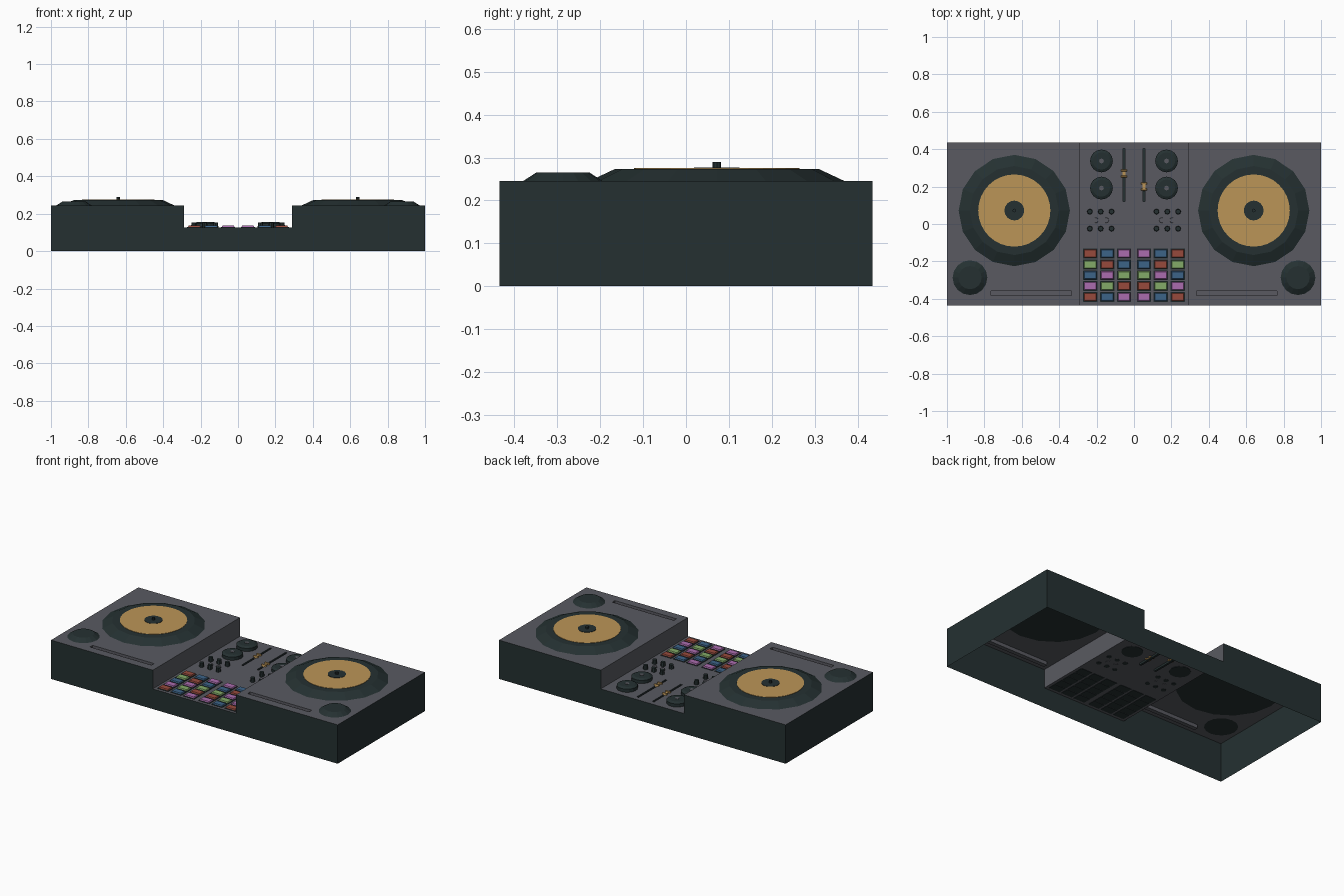
import bpy, bmesh, math
from mathutils import Matrix

if "Cube" in bpy.data.objects:
    bpy.data.objects.remove(bpy.data.objects["Cube"])

W, D, DECK, MID, STEP = 1.0, 0.435, 0.245, 0.127, 0.29


def mat(name, r, g, b):
    m = bpy.data.materials.new(name)
    m.diffuse_color = (r, g, b, 1)
    m.use_nodes = True
    m.node_tree.nodes["Principled BSDF"].inputs["Base Color"].default_value = m.diffuse_color
    return m


GREY = mat("panel grey", 0.100, 0.102, 0.120)
DARK = mat("casing dark", 0.018, 0.030, 0.031)
GOLD = mat("warm gold", 0.500, 0.300, 0.095)
RED = mat("pad red", 0.310, 0.068, 0.046)
BLUE = mat("pad blue", 0.046, 0.125, 0.245)
PURPLE = mat("pad purple", 0.410, 0.152, 0.430)
GREEN = mat("pad green", 0.230, 0.410, 0.140)


def finish(name, bm, *mats):
    me = bpy.data.meshes.new(name)
    bm.to_mesh(me)
    bm.free()
    for m in mats:
        me.materials.append(m)
    ob = bpy.data.objects.new(name, me)
    bpy.context.collection.objects.link(ob)
    return ob


def frustum(name, x, y, z0, z1, r0, r1, n, m):
    """Round part tapering from r0 at z0 to r1 at z1."""
    bm = bmesh.new()
    bmesh.ops.create_cone(bm, cap_ends=True, segments=n, radius1=r0, radius2=r1, depth=z1 - z0,
                          matrix=Matrix.Translation((x, y, (z0 + z1) / 2)))
    return finish(name, bm, m)


def block(name, x, y, z0, z1, sx, sy, m, taper=0.0):
    """Box whose top is smaller by taper on each side."""
    bm = bmesh.new()
    bmesh.ops.create_cube(bm, size=1)
    for v in bm.verts:
        t = taper if v.co.z > 0 else 0
        v.co.x = x + math.copysign(sx / 2 - t, v.co.x)
        v.co.y = y + math.copysign(sy / 2 - t, v.co.y)
        v.co.z = z1 if v.co.z > 0 else z0
    return finish(name, bm, m)


def grooved_panel(name, xs, ys, z, slots, depth, floor):
    """Flat panel split on a grid; the slot cells are sunk into grooves."""
    bm = bmesh.new()
    for i in range(len(xs) - 1):
        for j in range(len(ys) - 1):
            c = [(xs[i], ys[j]), (xs[i + 1], ys[j]), (xs[i + 1], ys[j + 1]), (xs[i], ys[j + 1])]
            top = [bm.verts.new((*p, z)) for p in c]
            if (i, j) not in slots:
                bm.faces.new(top)
                continue
            low = [bm.verts.new((*p, z - depth)) for p in c]
            faces = [bm.faces.new(low)]
            for k in range(4):
                n = (k + 1) % 4
                faces.append(bm.faces.new((top[k], top[n], low[n], low[k])))
            for f in faces:
                f.material_index = floor
    bmesh.ops.remove_doubles(bm, verts=bm.verts, dist=1e-5)
    return finish(name, bm, GREY, DARK)


# Casing: notched front profile pulled back, open underneath, tops added below
outline = [(-W, 0), (W, 0), (W, DECK), (STEP, DECK), (STEP, MID),
           (-STEP, MID), (-STEP, DECK), (-W, DECK)]
bm = bmesh.new()
front = [bm.verts.new((x, -D, z)) for x, z in outline]
back = [bm.verts.new((x, D, z)) for x, z in outline]
bm.faces.new(front)
bm.faces.new(back[::-1])
for i in (1, 3, 5, 7):
    j = (i + 1) % 8
    f = bm.faces.new((front[i], back[i], back[j], front[j]))
    f.material_index = 1 if i in (3, 5) else 0
finish("casing", bm, DARK, GREY)

# Centre panel with two fader grooves
grooved_panel("mixer_panel", [-STEP, -0.060, -0.047, 0.047, 0.060, STEP],
              [-D, 0.12, 0.405, D], MID, {(1, 1), (3, 1)}, 0.012, 1)

for s, side in ((-1, "left"), (1, "right")):
    # Deck top with a long pitch groove near the front
    xs = sorted(s * v for v in (STEP, 0.335, 0.765, W))
    grooved_panel(side + "_deck_top", xs, [-D, -0.383, -0.357, D], DECK, {(1, 1)}, 0.022, 0)

    # Platter, record, hub and spindle
    px, py = s * 0.64, 0.072
    frustum(side + "_platter", px, py, DECK - 0.002, 0.273, 0.302, 0.238, 16, DARK)
    frustum(side + "_record", px, py, 0.270, 0.275, 0.193, 0.193, 32, GOLD)
    frustum(side + "_hub", px, py, 0.272, 0.277, 0.053, 0.053, 16, DARK)
    frustum(side + "_spindle", px, py, 0.275, 0.290, 0.010, 0.010, 8, DARK)

    # Corner dial
    frustum(side + "_corner_dial", s * 0.877, -0.287, DECK - 0.002, 0.265, 0.096, 0.062, 16, DARK)

    # Large mixer knobs: skirt, cap and centre mark
    for k, y in enumerate((0.337, 0.192)):
        x = s * 0.174
        frustum(f"{side}_knob_skirt_{k}", x, y, MID - 0.002, 0.147, 0.061, 0.061, 16, DARK)
        frustum(f"{side}_knob_cap_{k}", x, y, 0.147, 0.155, 0.061, 0.046, 16, DARK)
        frustum(f"{side}_knob_mark_{k}", x, y, 0.153, 0.157, 0.013, 0.013, 8, GREY)

    # Small posts in two rows, low buttons between them
    for r, y in enumerate((0.066, -0.025)):
        for k, x in enumerate((0.120, 0.178, 0.236)):
            frustum(f"{side}_post_{r}_{k}", s * x, y, MID - 0.002, 0.153, 0.015, 0.013, 8, DARK)
    for k, x in enumerate((0.149, 0.205)):
        frustum(f"{side}_button_{k}", s * x, 0.020, MID - 0.002, 0.135, 0.015, 0.014, 8, GREY)

    # Fader handle, waisted: two end bars and a narrow middle
    fx, fy = s * 0.053, 0.27 if s < 0 else 0.20
    for e in (-1, 1):
        block(f"{side}_fader_end_{e}", fx, fy + e * 0.016, MID - 0.006, 0.137, 0.034, 0.013, GOLD, 0.003)
    block(side + "_fader_waist", fx, fy, MID - 0.006, 0.133, 0.016, 0.026, GOLD)

    # Coloured pads, listed from the outside inwards
    rows = ((RED, BLUE, PURPLE), (GREEN, RED, BLUE), (BLUE, PURPLE, GREEN),
            (PURPLE, GREEN, RED), (RED, BLUE, PURPLE))
    for r, colours in enumerate(rows):
        for c, colour in enumerate(colours):
            x, y = s * (0.234 - 0.0905 * c), -0.158 - 0.058 * r
            block(f"{side}_pad_frame_{r}_{c}", x, y, MID - 0.002, MID + 0.003, 0.076, 0.052, DARK)
            block(f"{side}_pad_{r}_{c}", x, y, MID + 0.001, 0.137, 0.068, 0.045, colour, 0.004)
